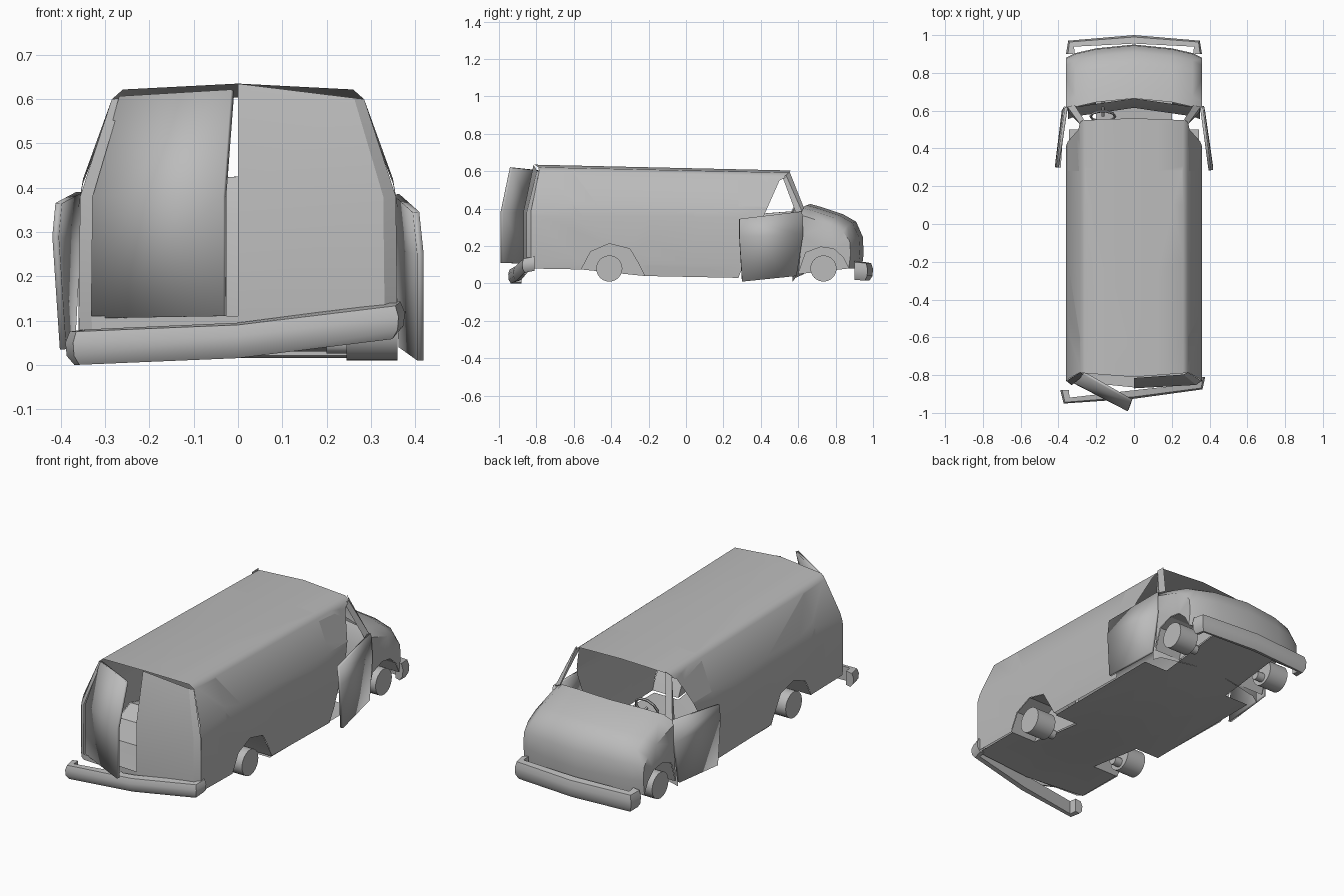
import bpy, bmesh, math
from mathutils import Vector

cube = bpy.data.objects.get("Cube")
if cube:
    bpy.data.objects.remove(cube, do_unlink=True)

GREY = (0.5, 0.5, 0.5, 1)
paint = bpy.data.materials.new("plain grey")
paint.use_nodes = True
paint.diffuse_color = GREY
paint.node_tree.nodes["Principled BSDF"].inputs["Base Color"].default_value = GREY


def finish(name, bm, mirror=False, thick=0, angle=45, ref=(0, 0, 0.3)):
    """Weld, turn normals away from ref, shade and link."""
    bmesh.ops.remove_doubles(bm, verts=bm.verts[:], dist=1e-4)
    bmesh.ops.recalc_face_normals(bm, faces=bm.faces[:])
    ref = Vector(ref)
    if sum(f.calc_area() * f.normal.dot(f.calc_center_median() - ref) for f in bm.faces) < 0:
        bmesh.ops.reverse_faces(bm, faces=bm.faces[:])
    mesh = bpy.data.meshes.new(name)
    bm.to_mesh(mesh)
    bm.free()
    mesh.materials.append(paint)
    ob = bpy.data.objects.new(name, mesh)
    bpy.context.collection.objects.link(ob)
    bpy.ops.object.select_all(action='DESELECT')
    ob.select_set(True)
    bpy.context.view_layer.objects.active = ob
    bpy.ops.object.shade_smooth_by_angle(angle=math.radians(angle))
    if mirror:
        ob.modifiers.new("mirror", 'MIRROR')
    if thick:
        mod = ob.modifiers.new("thickness", 'SOLIDIFY')
        mod.thickness, mod.offset = thick, 0
    return ob


def add_grid(bm, rows, closed=False):
    vs = [[bm.verts.new(p) for p in r] for r in rows]
    n = len(rows[0])
    for a, b in zip(vs, vs[1:]):
        for i in range(n if closed else n - 1):
            j = (i + 1) % n
            bm.faces.new((a[i], a[j], b[j], b[i]))
    return vs


def add_poly(bm, outline, place, cuts_u=(), cuts_v=()):
    """Fill a flat outline, cut it into strips, then bend it with place(u, v)."""
    part = bmesh.new()
    face = part.faces.new([part.verts.new((u, v, 0)) for u, v in outline])
    bmesh.ops.triangulate(part, faces=[face])
    for axis, cuts in ((Vector((1, 0, 0)), cuts_u), (Vector((0, 1, 0)), cuts_v)):
        for c in cuts:
            geom = part.verts[:] + part.edges[:] + part.faces[:]
            bmesh.ops.bisect_plane(part, geom=geom, plane_co=axis * c, plane_no=axis, dist=1e-5)
    for v in part.verts:
        v.co = place(v.co.x, v.co.y)
    tmp = bpy.data.meshes.new("tmp")
    part.to_mesh(tmp)
    part.free()
    bm.from_mesh(tmp)
    bpy.data.meshes.remove(tmp)


# Cross-section of the body: girth -> (x, z), from sill to roof centre
SECTION = [(0, .35, 0), (.1, .36, .1), (.36, .36, .36), (.42, .35, .42),
           (.6, .285, .6), (.62, .26, .622), (.88, 0, .635)]


def body_point(y, t):
    for (t0, x0, z0), (t1, x1, z1) in zip(SECTION, SECTION[1:]):
        if t <= t1:
            break
    k = (t - t0) / (t1 - t0)
    z = z0 + k * (z1 - z0)
    drop = .03 * (y + .8) / 1.34 * max(0, (z - .3) / .33)
    return Vector((x0 + k * (x1 - x0), y, z - drop))


# Cargo body with roof and rear wheel arch
rear_arch = [(-.56, .075), (-.51, .17), (-.41, .213), (-.3, .185), (-.25, .1), (-.22, .04)]
outline = ([(-.83, .08)] + rear_arch +
           [(.28, .03), (.28, .585), (.5, .575), (.545, .6), (.55, .62), (.56, .88),
            (-.81, .88), (-.79, .62), (-.785, .6), (-.83, .38)])
bm = bmesh.new()
add_poly(bm, outline, body_point, (-.6, -.2, .1, .28, .45), [s[0] for s in SECTION[1:-1]] + [.75])
finish("cargo_body", bm, mirror=True)

# Nose: hood, front panel and wings with wheel arch
front_arch = [(.87, .08), (.84, .14), (.79, .185), (.72, .195), (.64, .165), (.6, .05)]
crest = [(.665, .425, 1), (.72, .41, 1), (.84, .37, 1), (.91, .33, 1),
         (.945, .25, .4), (.95, .16, 0), (.94, .08, 0)]
rows = [[(x, y - back, z - fall * d) for x, back, fall in
         ((0, 0, 0), (.2, .02, .006), (.31, .045, .02), (.36, .07, .055))] for y, z, d in crest]
bm = bmesh.new()
add_grid(bm, rows)
wing = [r[-1][1:] for r in rows[:-1]] + front_arch + [(.62, .26)]
add_poly(bm, wing, lambda y, z: Vector((.36, y, z)))
finish("nose", bm, mirror=True, angle=50)

# Wheel wells
for name, arch in (("rear_wheel_well", rear_arch), ("front_wheel_well", front_arch)):
    bm = bmesh.new()
    inner = add_grid(bm, [[(x, y, z) for y, z in arch] for x in (.358, .2)])[1]
    bm.faces.new(inner)
    finish(name, bm, mirror=True, angle=20)

# Floor, notched around the wheels
floor = [(0, .92), (.33, .87), (.2, .87), (.2, .5), (.345, .5), (.345, -.22), (.2, -.22),
         (.2, -.56), (.35, -.56), (.35, -.83), (0, -.865)]


def floor_point(x, y):
    rise = min(1, max(0, (-.22 - y) / .34)) * .045 + min(1, max(0, (y - .5) / .37)) * .045
    return Vector((x, y, .03 + rise))


bm = bmesh.new()
add_poly(bm, floor, floor_point, (), (-.56, -.22, .5, .87))
finish("floor", bm, mirror=True)

# Rear end: columns run from the centre to the body corner
levels = [(.08, -.87, -.83), (.11, -.87, -.83), (.38, -.87, -.83), (.6, -.815, -.785)]


def rear_row(z, y_mid, y_edge, side, fractions):
    width = body_point(-.8, z).x
    ys = {0: y_mid, .92: y_mid + .018, 1: y_edge}
    return [(side * width * f, ys[f], z + (.035 * (1 - f) if z > .5 else 0)) for f in fractions]


for name, side, lv, cols in (("closed_rear_door", 1, levels, (0, .92, 1)),
                             ("rear_corner_post", -1, levels, (.92, 1)),
                             ("rear_sill", -1, levels[:2], (0, .92))):
    bm = bmesh.new()
    add_grid(bm, [rear_row(z, a, b, side, cols) for z, a, b in lv])
    finish(name, bm, angle=25)


# Swung-open doors, each given as hinge and free edge at three heights
def door(name, rows, thick):
    bm = bmesh.new()
    add_grid(bm, rows)
    finish(name, bm, thick=thick, angle=20)


door("open_rear_door", [[(-.33, -.83, .105), (-.03, -.985, .11)],
                        [(-.325, -.83, .38), (-.03, -.985, .38)],
                        [(-.265, -.79, .605), (-.012, -.935, .62)]], .015)
door("left_front_door", [[(.37, .59, .04), (.412, .3, .01)],
                         [(.363, .625, .26), (.412, .285, .25)],
                         [(.357, .62, .385), (.402, .285, .345)]], .015)
door("right_front_door", [[(-.375, .6, .05), (-.395, .3, .035)],
                          [(-.363, .62, .27), (-.412, .3, .29)],
                          [(-.358, .62, .39), (-.405, .3, .365)]], .015)


# Bumpers: a closed profile swept around a bent bar
def bumper(name, path, profile, facing):
    outs = [(-1, 0), (-.7, .7 * facing), (0, facing), (.7, .7 * facing), (1, 0)]
    bm = bmesh.new()
    rings = add_grid(bm, [[(x + ox * a, y + oy * a, z + b) for a, b in profile]
                          for (x, y, z), (ox, oy) in zip(path, outs)], closed=True)
    bm.faces.new(rings[0])
    bm.faces.new(rings[-1])
    finish(name, bm, angle=50, ref=path[2])


bar = [(-.03, .005), (-.005, 0), (.012, .02), (.015, .05), (.005, .075), (-.03, .08)]
bumper("rear_bumper", [(-.375, -.88, 0), (-.362, -.94, 0), (0, -.91, .015),
                       (.352, -.865, .058), (.362, -.81, .068)], bar, -1)
bumper("front_bumper", [(-.345, .9, .02), (-.338, .96, .015), (0, .985, .015),
                        (.338, .96, .015), (.345, .9, .02)],
       [(a, b * 1.25) for a, b in bar], 1)


# Round bars between two points
def rod(name, a, b, radius, sides=24, mirror=False):
    a, b = Vector(a), Vector(b)
    bm = bmesh.new()
    bmesh.ops.create_cone(bm, cap_ends=True, segments=sides, radius1=radius, radius2=radius,
                          depth=(b - a).length)
    turn = (b - a).to_track_quat('Z', 'Y')
    for v in bm.verts:
        v.co = turn @ v.co + (a + b) / 2
    finish(name, bm, mirror=mirror, ref=(a + b) / 2)


# Wheels and hubs
for name, y in (("rear", -.41), ("front", .735)):
    rod(name + "_wheel", (.245, y, .08), (.36, y, .08), .07, mirror=True)
    rod(name + "_hub", (.2, y, .05), (.245, y, .05), .025, 12, mirror=True)

# Windscreen pillars
bm = bmesh.new()
add_grid(bm, [[(.265, .553, .6), (.29, .535, .578), (.275, .515, .572)],
              [(.315, .63, .405), (.352, .62, .385), (.345, .59, .37)]])
finish("windscreen_pillar", bm, mirror=True)

# Dashboard and firewall
bm = bmesh.new()
add_grid(bm, [[(0, y, z), (.31, y - .045, z - .02), (.35, y - .06, z - .04)]
              for y, z in ((.665, .425), (.615, .34), (.63, .05))])
finish("dashboard", bm, mirror=True, ref=(0, 1, .2))

# Steering wheel and column
rod("steering_column", (-.165, .57, .385), (-.165, .66, .36), .008, 8)
bpy.ops.mesh.primitive_torus_add(location=(-.165, .57, .385), rotation=(math.radians(65), 0, 0),
                                 major_radius=.065, minor_radius=.007,
                                 major_segments=10, minor_segments=6)
steering = bpy.context.object
steering.name = "steering_wheel"
steering.data.materials.append(paint)
